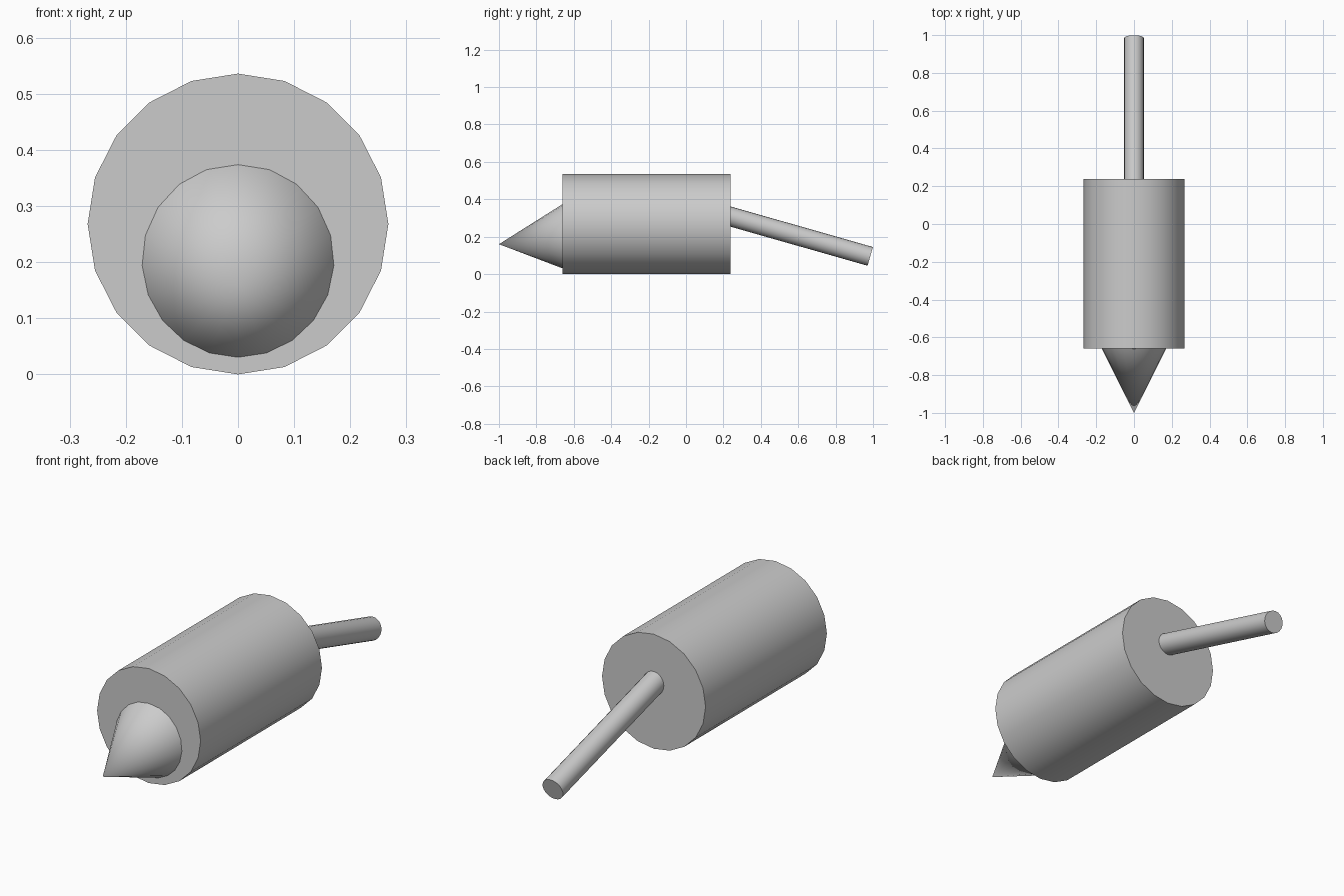
import bpy
import math
from mathutils import Vector

if "Cube" in bpy.data.objects:
    bpy.data.objects.remove(bpy.data.objects["Cube"])

SIDES = 20


def tapered_rod(name, start, tilt, length, r_start, r_end):
    """Round part running towards +y from start, tilted up by tilt degrees."""
    a = math.radians(tilt)
    direction = Vector((0, math.cos(a), math.sin(a)))
    centre = Vector(start) + direction * (length / 2)
    bpy.ops.mesh.primitive_cone_add(
        vertices=SIDES, radius1=r_start, radius2=r_end, depth=length,
        location=centre, rotation=(a - math.pi / 2, 0, 0))
    obj = bpy.context.object
    obj.name = name
    bpy.ops.object.shade_smooth_by_angle(angle=math.radians(40))
    return obj


# Main barrel
tapered_rod("body", (0, -0.659, 0.268), 0, 0.897, 0.268, 0.268)

# Pointed snout, tip at the front, slightly drooping
tapered_rod("snout", (0, -1.0, 0.16), 5.7, 0.359, 0.0, 0.179)

# Thin tail sloping down to the back
tail_tilt, tail_len = -15.9, 0.805
t = math.radians(tail_tilt)
tail_start = (0, 0.985 - tail_len * math.cos(t), 0.095 - tail_len * math.sin(t))
tapered_rod("tail", tail_start, tail_tilt, tail_len, 0.052, 0.052)

# Turn the cylinders and cone to lie along +y (local z points to the back)
for obj in bpy.data.objects:
    obj.rotation_mode = 'XYZ'
